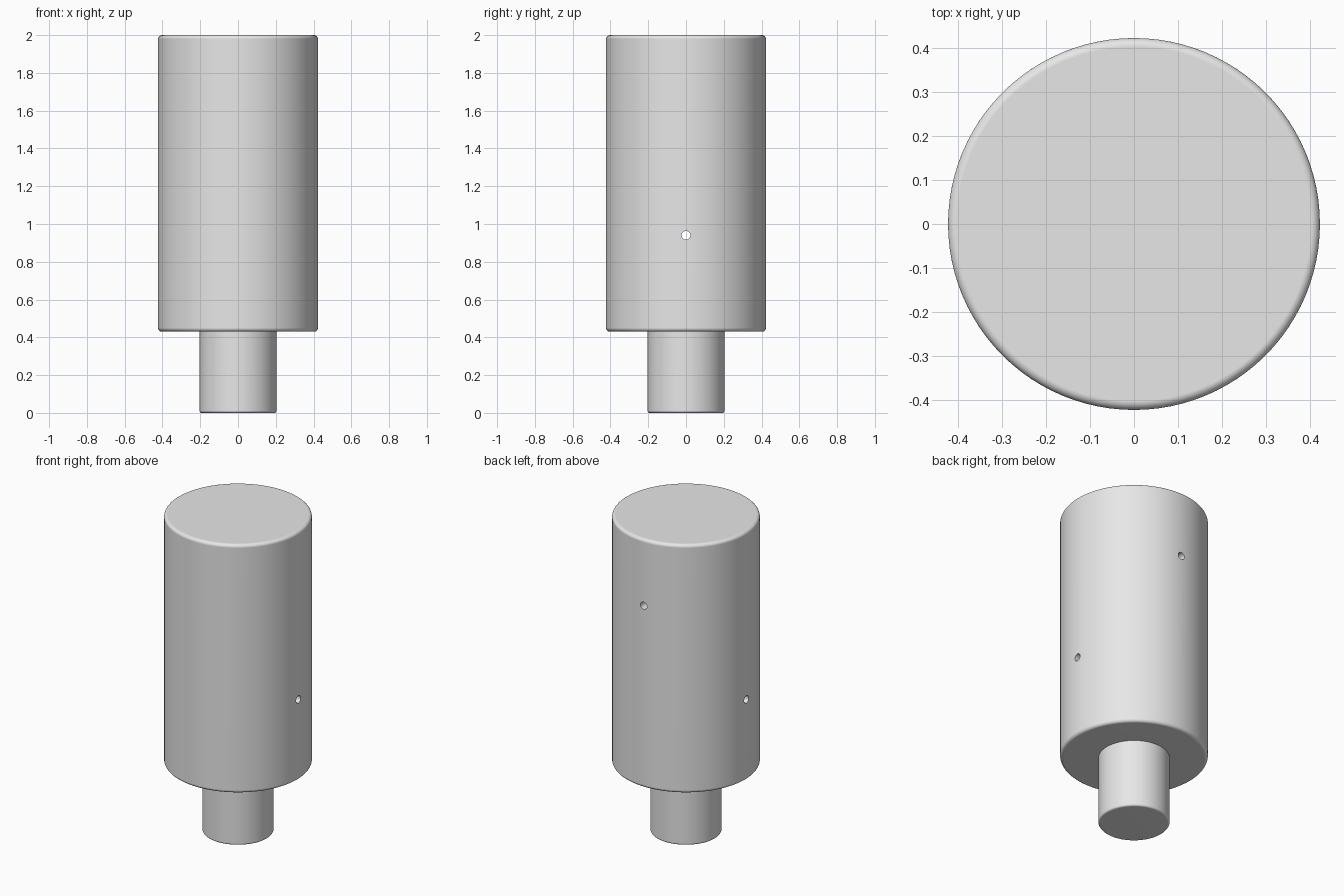
import bpy, bmesh, math
from mathutils import Matrix

if "Cube" in bpy.data.objects:
    bpy.data.objects.remove(bpy.data.objects["Cube"], do_unlink=True)

grey = bpy.data.materials.new("light_grey")
grey.use_nodes = True
colour = (0.8, 0.8, 0.8, 1)
grey.diffuse_color = colour
grey.node_tree.nodes["Principled BSDF"].inputs["Base Color"].default_value = colour

BODY_R, SHAFT_R = 0.423, 0.204
SHOULDER, TOP = 0.43, 2.0
HOLE_R = 0.023


def rounded(r, z, size, start, steps=6):
    """Quarter-circle corner ending at radius r; start is -90 (lower) or 0 (upper)."""
    cz = z + size if start < 0 else z - size
    angles = [math.radians(start + 90 * i / steps) for i in range(steps + 1)]
    return [(r - size + size * math.cos(a), cz + size * math.sin(a)) for a in angles]


def add_object(name, bm):
    mesh = bpy.data.meshes.new(name)
    bm.to_mesh(mesh)
    bm.free()
    ob = bpy.data.objects.new(name, mesh)
    bpy.context.collection.objects.link(ob)
    mesh.materials.append(grey)
    return ob


def drill(target, axis, length, location):
    """Cut a round hole of the given length, centred on location."""
    bm = bmesh.new()
    turn = Matrix.Rotation(math.radians(90), 4, 'Y' if axis == 'X' else 'X')
    bmesh.ops.create_cone(bm, cap_ends=True, segments=32, radius1=HOLE_R,
                          radius2=HOLE_R, depth=length,
                          matrix=Matrix.Translation(location) @ turn)
    cutter = add_object("hole_cutter", bm)
    cutter.hide_render = True
    mod = target.modifiers.new("hole", 'BOOLEAN')
    mod.operation = 'DIFFERENCE'
    mod.solver = 'EXACT'
    mod.object = cutter
    bpy.ops.object.modifier_apply(modifier=mod.name)
    bpy.data.objects.remove(cutter, do_unlink=True)


# Stepped pin: narrow shaft below a wide body, turned from one profile
profile = [(0, 0)]
profile += rounded(SHAFT_R, 0, 0.012, -90)
profile += [(SHAFT_R, SHOULDER)]
profile += rounded(BODY_R, SHOULDER, 0.02, -90)
profile += rounded(BODY_R, TOP, 0.02, 0)
profile += [(0, TOP)]

bm = bmesh.new()
verts = [bm.verts.new((r, 0, z)) for r, z in profile]
edges = [bm.edges.new(pair) for pair in zip(verts, verts[1:])]
bmesh.ops.spin(bm, geom=verts + edges, cent=(0, 0, 0), axis=(0, 0, 1),
               angle=math.tau, steps=96, use_duplicate=False)
bmesh.ops.remove_doubles(bm, verts=bm.verts, dist=0.0001)
bmesh.ops.recalc_face_normals(bm, faces=bm.faces)
pin = add_object("stepped_pin", bm)

bpy.ops.object.select_all(action='DESELECT')
pin.select_set(True)
bpy.context.view_layer.objects.active = pin

# Cross hole right through the body, and a blind hole in the back
drill(pin, 'X', 1.2, (0, 0, 0.94))
drill(pin, 'Y', 0.5, (0, BODY_R, 1.58))

bpy.ops.object.shade_smooth_by_angle(angle=math.radians(30))
weighted = pin.modifiers.new("even_shading", 'WEIGHTED_NORMAL')
weighted.keep_sharp = True
